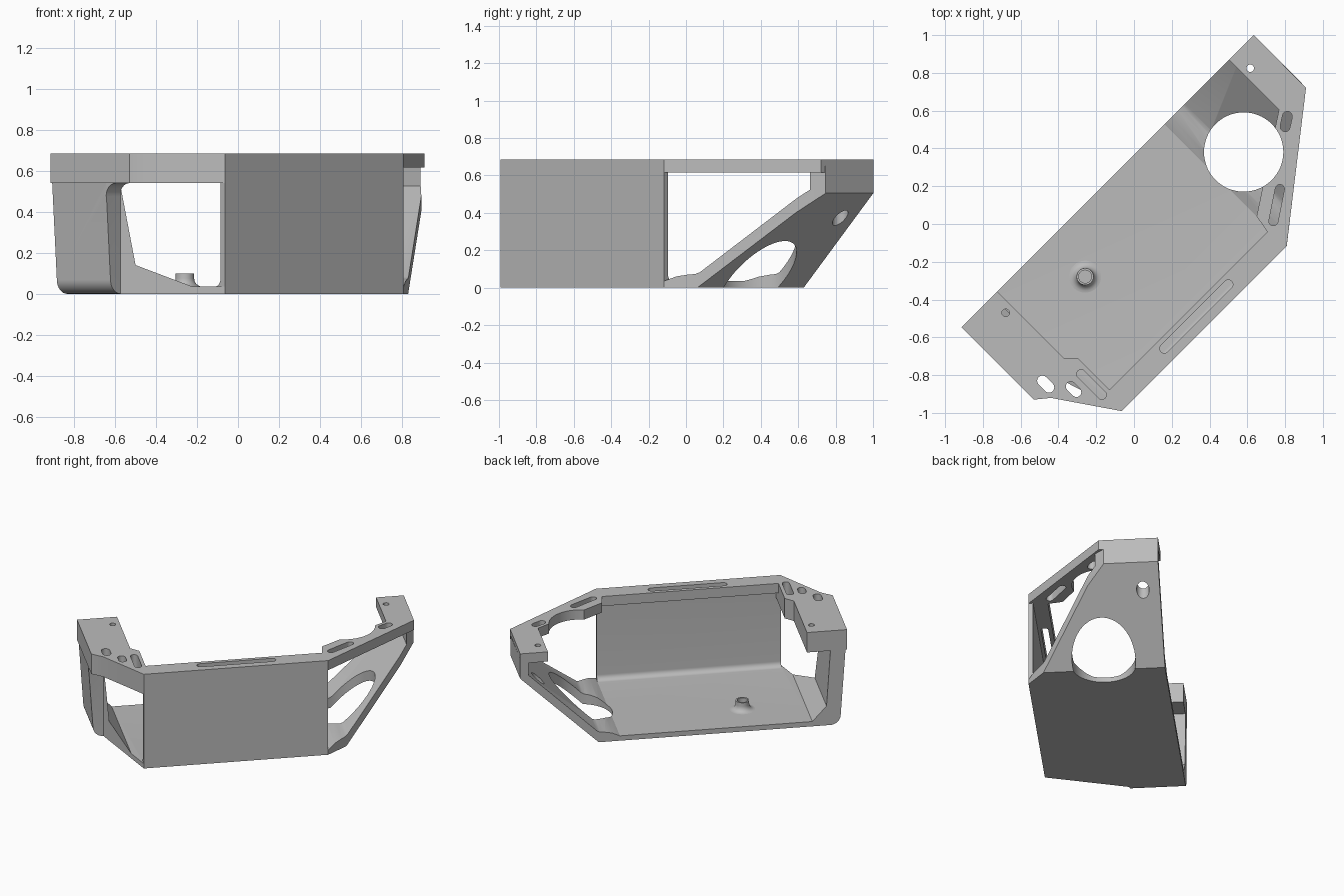
import bpy, bmesh, math
from mathutils import Matrix, Vector

if "Cube" in bpy.data.objects:
    bpy.data.objects.remove(bpy.data.objects["Cube"])

# One flat grey for the whole bracket
grey = bpy.data.materials.new("light_grey")
grey.diffuse_color = (0.5, 0.5, 0.5, 1)
grey.use_nodes = True
grey.node_tree.nodes["Principled BSDF"].inputs["Base Color"].default_value = grey.diffuse_color


def prism(name, pts, a, b, place):
    """Extrude a closed 2D outline from a to b; place maps (p, q, depth) to 3D."""
    bm = bmesh.new()
    lo = [bm.verts.new(place(p, q, a)) for p, q in pts]
    hi = [bm.verts.new(place(p, q, b)) for p, q in pts]
    bm.faces.new(lo)
    bm.faces.new(hi)
    n = len(pts)
    for i in range(n):
        bm.faces.new((lo[i], lo[(i + 1) % n], hi[(i + 1) % n], hi[i]))
    bmesh.ops.recalc_face_normals(bm, faces=bm.faces)
    me = bpy.data.meshes.new(name)
    bm.to_mesh(me)
    bm.free()
    me.materials.append(grey)
    ob = bpy.data.objects.new(name, me)
    bpy.context.collection.objects.link(ob)
    return ob


def plan(p, q, d): return (p, q, d)      # outline seen from above
def side(p, q, d): return (p, d, q)      # outline along the length
def cross(p, q, d): return (d, p, q)     # outline across the width


def arc(cx, cy, r, a0, a1, n=8):
    return [(cx + r * math.cos(math.radians(a0 + (a1 - a0) * i / n)),
             cy + r * math.sin(math.radians(a0 + (a1 - a0) * i / n))) for i in range(n + 1)]


def boolean(ob, other, op):
    m = ob.modifiers.new(op, 'BOOLEAN')
    m.operation, m.object, m.solver = op, other, 'EXACT'
    bpy.context.view_layer.objects.active = ob
    bpy.ops.object.modifier_apply(modifier=m.name)
    bpy.data.objects.remove(other)


def slot(x0, y0, x1, y1, r, z0, z1):
    """Rounded slot cutter between two points given in final top-down position."""
    turn = Matrix.Rotation(-math.pi / 4, 2)
    p, q = turn @ Vector((x0, y0)), turn @ Vector((x1, y1))
    a = math.degrees(math.atan2(q.y - p.y, q.x - p.x))
    pts = arc(q.x, q.y, r, a - 90, a + 90) + arc(p.x, p.y, r, a + 90, a + 270)
    return prism("slot_cutter", pts, z0, z1, plan)


def disc(u, v, r, z0, z1, n=48):
    return prism("hole_cutter", arc(u, v, r, 0, 360 * (n - 1) / n, n - 1), z0, z1, plan)


# Floor, upright end wall and sloped end sheet as one bent profile
profile = [(-1.026, 0.6), (-0.99, 0.07)] + arc(-0.92, 0.07, 0.07, 185, 270) + [
    (0.63, 0), (1.156, 0.505), (1.156, 0.65), (1.10, 0.65), (1.10, 0.525),
    (0.64, 0.082), (0.62, 0.073), (0.59, 0.07), (0.54, 0.06), (0.488, 0.035),
    (-0.80, 0.035), (-0.895, 0.14), (-0.925, 0.6)]
frame = prism("bracket_frame", profile, -0.655, 0.26, side)
outline = [(-1.1, 0.3), (-1.1, -0.11), (-0.92, -0.11), (-0.746, -0.655), (-0.7, -0.7),
           (0.431, -0.7), (1.05, -0.215), (1.156, -0.10), (1.2, -0.10), (1.2, 0.3)]
boolean(frame, prism("outline_cutter", outline, -0.1, 0.9, plan), 'INTERSECT')

# Front wall with top lip and rounded inner foot
wall = [(-0.655, 0), (-0.655, 0.685), (-0.528, 0.685), (-0.528, 0.615), (-0.625, 0.615)]
wall += arc(-0.587, 0.073, 0.038, 180, 270) + [(-0.587, 0)]
boolean(frame, prism("front_wall", wall, -0.746, 0.488, cross), 'UNION')

# Thick top block at the upright end, with a fillet beneath
block = [(-1.032, 0.26), (-1.032, -0.283), (-0.962, -0.34), (-0.746, -0.655),
         (-0.712, -0.655), (-0.712, -0.29), (-0.764, -0.24), (-0.764, 0.26)]
boolean(frame, prism("end_block", block, 0.54, 0.685, plan), 'UNION')
fillet = [(-0.10, 0.56), (-0.10, 0.475)] + arc(-0.175, 0.475, 0.065, 0, 90) + [(-0.175, 0.56)]
boolean(frame, prism("block_fillet", fillet, -1.02, -0.925, cross), 'UNION')

# Flat top rim over the sloped end
rim = [(0.47, -0.655), (0.488, -0.655), (1.154, -0.134), (1.156, 0.26), (0.97, 0.26),
       (0.97, -0.115), (0.488, -0.43), (0.47, -0.53)]
boolean(frame, prism("end_rim", rim, 0.615, 0.685, plan), 'UNION')

# Large round opening, screw holes and slots
boolean(frame, disc(0.68, -0.141, 0.21, -0.1, 0.9, 64), 'DIFFERENCE')
for u, v, r, z0, z1 in ((1.018, 0.148, 0.02, -0.1, 0.9), (1.018, 0.148, 0.042, -0.1, 0.6),
                        (-0.813, 0.148, 0.02, 0.5, 0.9)):
    boolean(frame, disc(u, v, r, z0, z1, 24), 'DIFFERENCE')
for s in ((0.16, -0.66, 0.50, -0.32, 0.024), (-0.28, -0.795, -0.17, -0.905, 0.024),
          (-0.485, -0.83, -0.45, -0.865, 0.028), (-0.335, -0.86, -0.305, -0.89, 0.026),
          (0.738, 0.015, 0.772, 0.185, 0.024), (0.80, 0.515, 0.812, 0.57, 0.026)):
    boolean(frame, slot(*s, 0.45, 0.9), 'DIFFERENCE')

# Hollow post on the floor, lathed with a flared foot
lathe = [(0.085, 0.03)] + arc(0.085, 0.075, 0.04, 270, 180, 6) + [
    (0.045, 0.10), (0.034, 0.10), (0.034, 0.04), (0, 0.04)]
bm = bmesh.new()
ring = [bm.verts.new((r, 0, z)) for r, z in lathe]
edges = [bm.edges.new(e) for e in zip(ring, ring[1:])]
bmesh.ops.spin(bm, geom=ring + edges, cent=(0, 0, 0), axis=(0, 0, 1),
               angle=2 * math.pi, steps=32, use_merge=True)
bmesh.ops.remove_doubles(bm, verts=bm.verts, dist=1e-5)
bmesh.ops.recalc_face_normals(bm, faces=bm.faces)
bmesh.ops.translate(bm, verts=bm.verts, vec=(-0.38, -0.014, 0))
me = bpy.data.meshes.new("floor_post")
bm.to_mesh(me)
bm.free()
me.materials.append(grey)
post = bpy.data.objects.new("floor_post", me)
bpy.context.collection.objects.link(post)

# Turn everything to its diagonal stance and smooth the curved faces
for ob in (frame, post):
    ob.data.transform(Matrix.Rotation(math.pi / 4, 4, 'Z'))
    bpy.ops.object.select_all(action='DESELECT')
    ob.select_set(True)
    bpy.context.view_layer.objects.active = ob
    bpy.ops.object.shade_smooth_by_angle(angle=math.radians(25))
